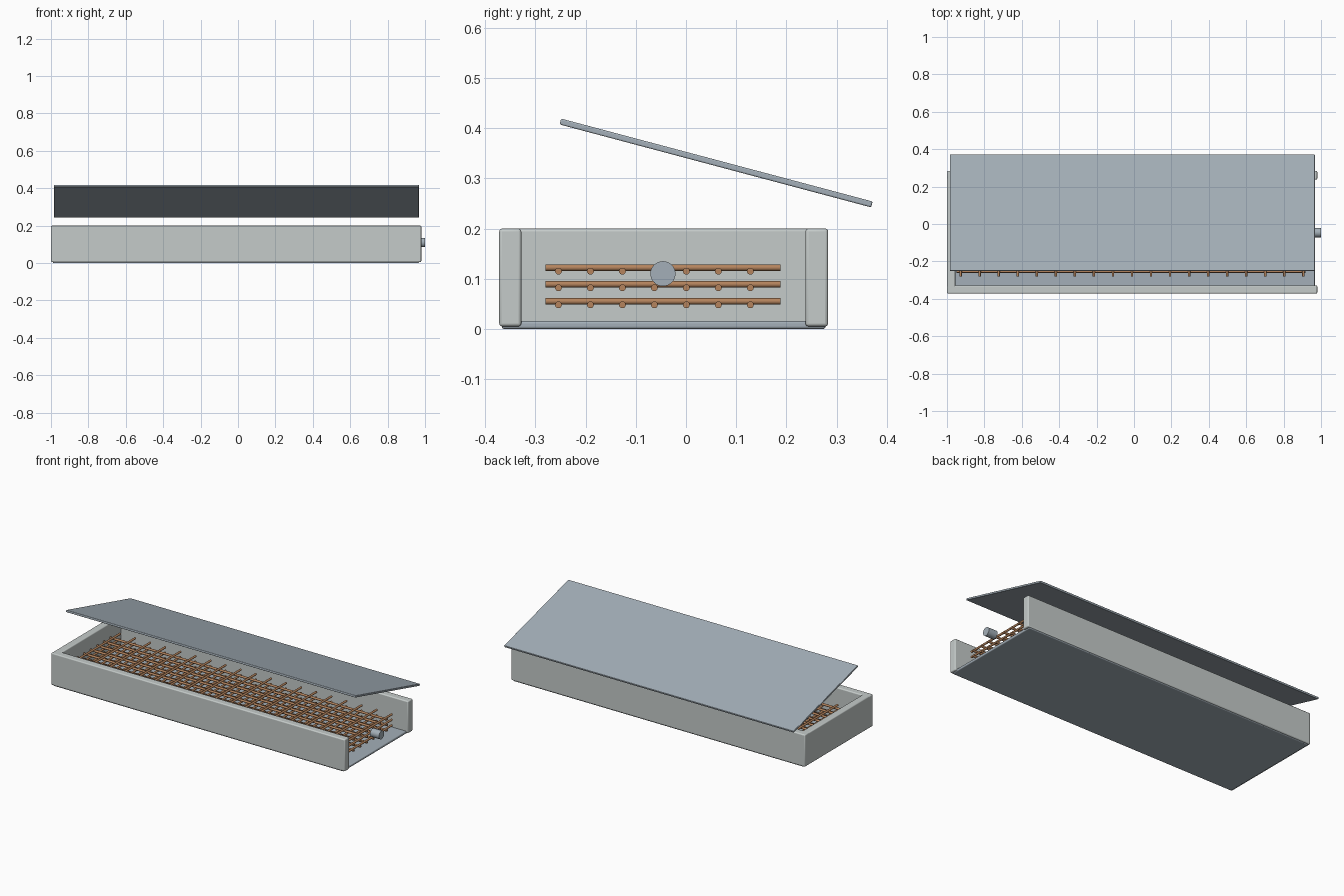
import bpy, math
from mathutils import Matrix

if "Cube" in bpy.data.objects:
    bpy.data.objects.remove(bpy.data.objects["Cube"])


def material(name, rgb):
    m = bpy.data.materials.new(name)
    m.diffuse_color = (*rgb, 1)
    m.use_nodes = True
    m.node_tree.nodes["Principled BSDF"].inputs["Base Color"].default_value = m.diffuse_color
    return m


concrete = material("pale concrete", (0.56, 0.60, 0.59))
steel = material("blue grey steel", (0.37, 0.43, 0.48))
copper = material("copper", (0.46, 0.23, 0.11))


def finish(obj, name, mat, bevel):
    obj.name = name
    obj.data.materials.append(mat)
    if bevel:
        mod = obj.modifiers.new("rounded edges", 'BEVEL')
        mod.width = bevel
        mod.segments = 3
        mod.limit_method = 'ANGLE'
    bpy.ops.object.shade_smooth_by_angle(angle=math.radians(35))
    return obj


def box(name, lo, hi, mat, bevel, tilt=0):
    centre = [(a + b) / 2 for a, b in zip(lo, hi)]
    bpy.ops.mesh.primitive_cube_add(size=1, location=centre, rotation=(tilt, 0, 0))
    obj = bpy.context.object
    obj.data.transform(Matrix.Diagonal((*[b - a for a, b in zip(lo, hi)], 1)))
    return finish(obj, name, mat, bevel)


def rod(name, a, b, radius, axis, mat, sides=16, bevel=0):
    mid = [(p + q) / 2 for p, q in zip(a, b)]
    rot = (0, math.pi / 2, 0) if axis == 'X' else (math.pi / 2, 0, 0)
    length = sum(abs(p - q) for p, q in zip(a, b))
    bpy.ops.mesh.primitive_cylinder_add(vertices=sides, radius=radius, depth=length,
                                        location=mid, rotation=rot)
    return finish(bpy.context.object, name, mat, bevel)


# Open-ended tray: floor plus three walls
box("tray_floor", (-0.99, -0.367, 0), (0.967, 0.278, 0.016), steel, 0.005)
box("front_wall", (-1, -0.372, 0.005), (0.98, -0.328, 0.2), concrete, 0.006)
box("back_wall", (-1, 0.238, 0.005), (0.98, 0.283, 0.2), concrete, 0.006)
box("left_wall", (-1, -0.371, 0.005), (-0.955, 0.282, 0.2), concrete, 0.006)

# Three layers of crossed bars
for layer, z in enumerate((0.055, 0.089, 0.122)):
    for i in range(7):
        y = -0.254 + 0.0637 * i
        rod(f"long_bar_{layer}_{i}", (-0.95, y, z - 0.007), (0.916, y, z - 0.007),
            0.0068, 'X', copper)
    for i in range(19):
        x = -0.927 + 0.1018 * i
        rod(f"cross_bar_{layer}_{i}", (x, -0.28, z), (x, 0.188, z), 0.0063, 'Y', copper)

# Short outlet stub at the open end
rod("outlet_stub", (0.94, -0.046, 0.11), (1, -0.046, 0.11), 0.025, 'X', steel, 32)

# Tilted lid floating above the tray
box("tilted_lid", (-0.985, -0.261, 0.3245), (0.967, 0.381, 0.3365), steel, 0.003,
    tilt=math.radians(-14.9))
